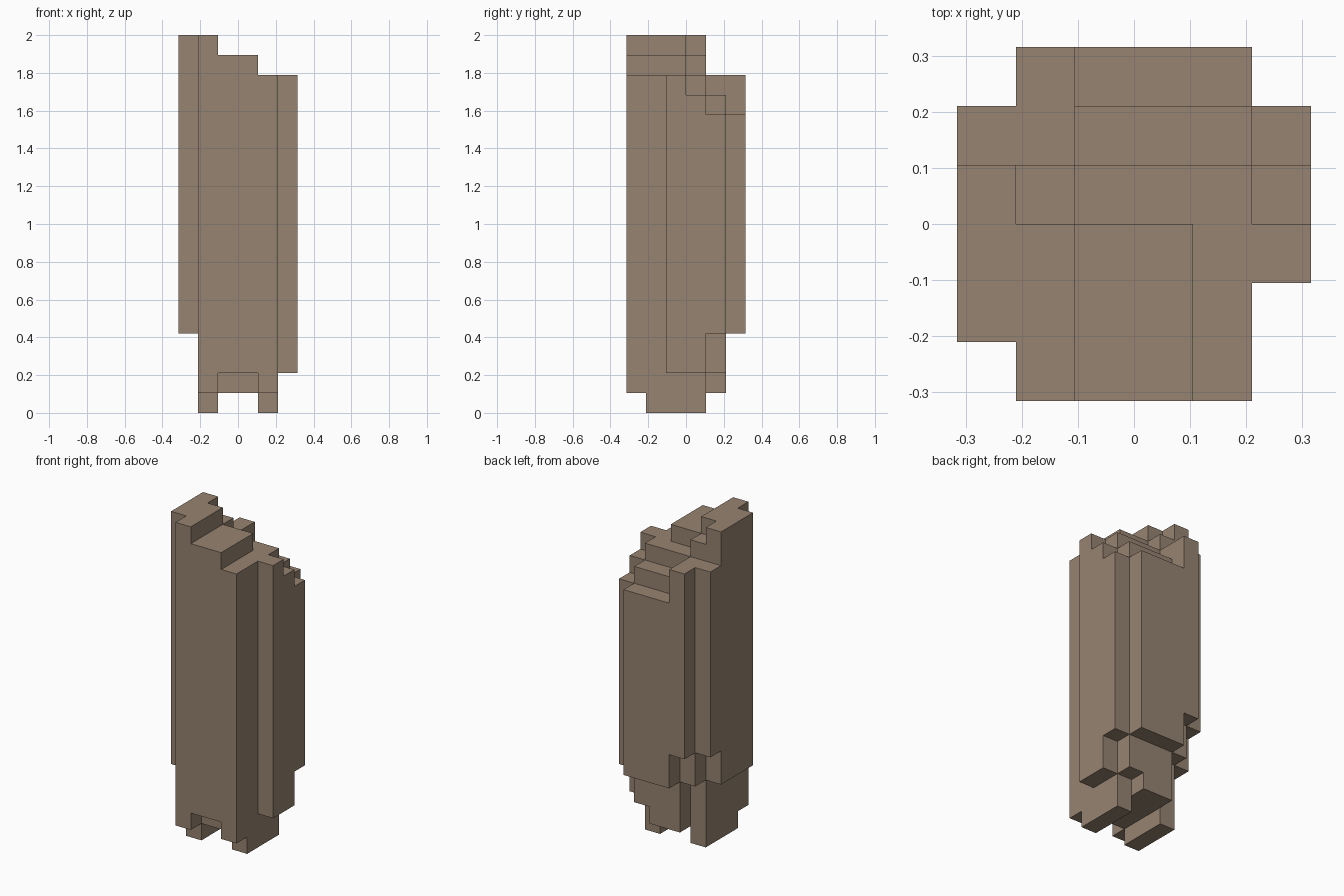
import bpy, bmesh, math
from mathutils import Vector

cube = bpy.data.objects.get("Cube")
if cube:
    bpy.data.objects.remove(cube, do_unlink=True)

UNIT = 2 / 19          # edge of one block
HALF = 3               # blocks from the centre to each side

# Column tops and undersides in blocks, rows from front to back, columns from -x to +x
TOPS = [
    (0, 19, 18, 18, 17, 0),
    (19, 19, 18, 18, 17, 0),
    (19, 19, 18, 18, 17, 17),
    (19, 18, 17, 17, 17, 16),
    (17, 17, 16, 16, 16, 15),
    (0, 17, 15, 15, 15, 0),
]
LEG_ROW = (4, 0, 1, 1, 0, 2)
UNDERSIDES = [
    (0, 1, 2, 2, 1, 0),
    LEG_ROW, LEG_ROW, LEG_ROW,
    (6, 4, 1, 1, 2, 4),
    (0, 6, 4, 4, 4, 0),
]


def flat_material(name, rgb):
    mat = bpy.data.materials.new(name)
    mat.use_nodes = True
    color = (*rgb, 1)
    mat.diffuse_color = color
    mat.node_tree.nodes["Principled BSDF"].inputs["Base Color"].default_value = color
    return mat


def block_shell(name, cells, mat):
    """Make one flat-sided mesh from the exposed sides of a set of blocks."""
    bm = bmesh.new()
    axes = [Vector(a) for a in ((1, 0, 0), (0, 1, 0), (0, 0, 1))]
    for cell in cells:
        centre = Vector(cell) + Vector((0.5 - HALF, 0.5 - HALF, 0.5))
        for i in range(3):
            for sign in (-1, 1):
                normal = axes[i] * sign
                neighbour = tuple(int(c + n) for c, n in zip(cell, normal))
                if neighbour in cells:
                    continue
                u = axes[(i + 1) % 3] / 2
                v = axes[(i + 2) % 3] / 2 * sign
                mid = centre + normal / 2
                corners = (mid - u - v, mid + u - v, mid + u + v, mid - u + v)
                bm.faces.new([bm.verts.new(c * UNIT) for c in corners])
    bmesh.ops.remove_doubles(bm, verts=bm.verts, dist=UNIT / 100)
    # Merge the block sides into broad flat faces
    bmesh.ops.dissolve_limit(bm, angle_limit=math.radians(1),
                             verts=bm.verts, edges=bm.edges)
    mesh = bpy.data.meshes.new(name)
    bm.to_mesh(mesh)
    bm.free()
    mesh.materials.append(mat)
    obj = bpy.data.objects.new(name, mesh)
    bpy.context.collection.objects.link(obj)
    return obj


# Stepped pillar with a slanting top and two short feet
cells = {(x, y, z)
         for y in range(2 * HALF)
         for x in range(2 * HALF)
         for z in range(UNDERSIDES[y][x], TOPS[y][x])}
block_shell("stepped_pillar", cells, flat_material("warm_brown", (0.305, 0.227, 0.165)))
